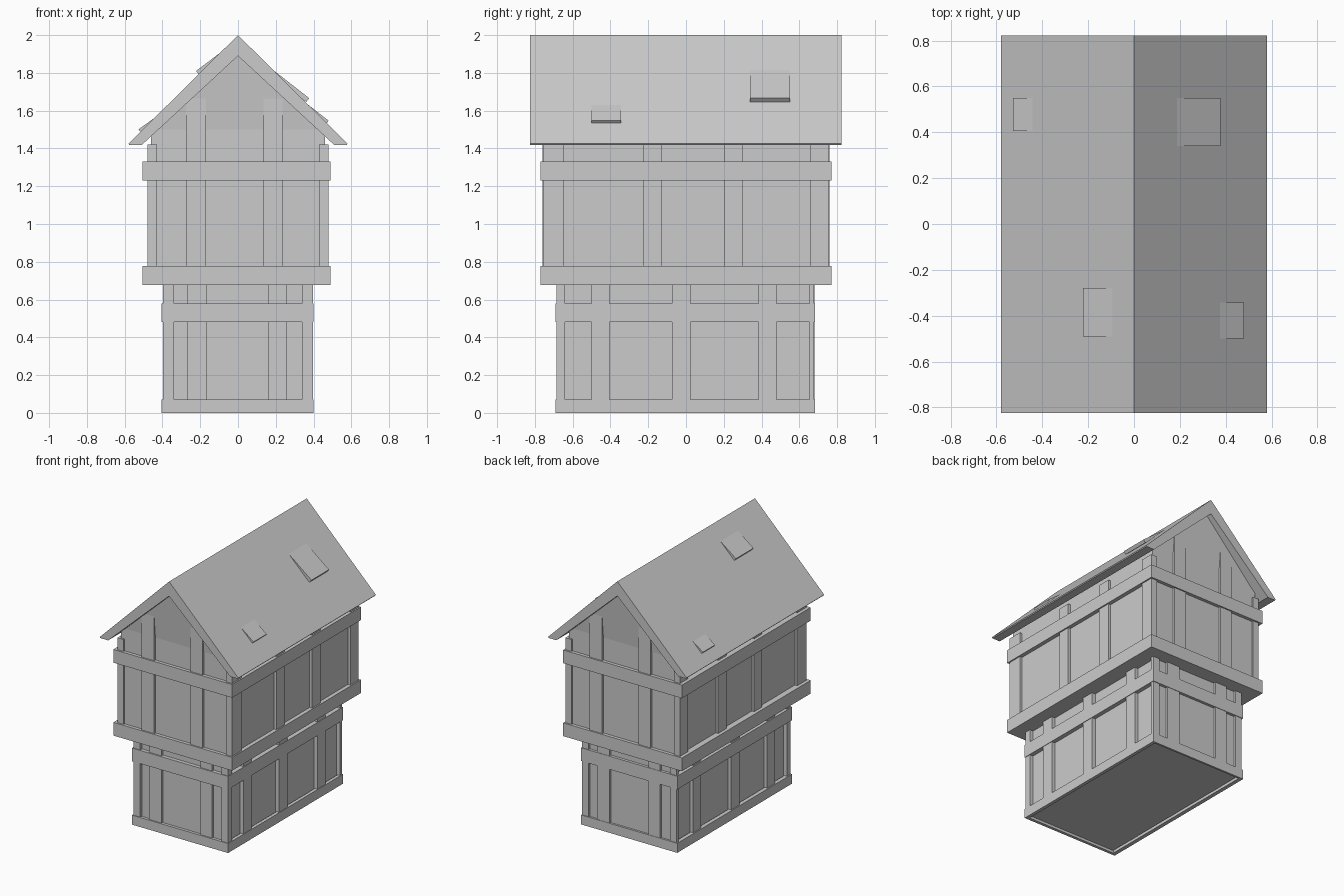
import bpy
import bmesh

cube = bpy.data.objects.get("Cube")
if cube:
    bpy.data.objects.remove(cube, do_unlink=True)

grey = bpy.data.materials.new("plain grey")
grey.use_nodes = True
grey.diffuse_color = (0.6, 0.6, 0.6, 1)
grey.node_tree.nodes["Principled BSDF"].inputs["Base Color"].default_value = (0.6, 0.6, 0.6, 1)


def finish(name, bm):
    bmesh.ops.recalc_face_normals(bm, faces=bm.faces)
    mesh = bpy.data.meshes.new(name)
    bm.to_mesh(mesh)
    bm.free()
    mesh.materials.append(grey)
    obj = bpy.data.objects.new(name, mesh)
    bpy.context.collection.objects.link(obj)
    return obj


def box(name, x, y, z):
    """Box from (low, high) pairs on each axis."""
    bm = bmesh.new()
    bmesh.ops.create_cube(bm, size=1)
    for v in bm.verts:
        for i, (low, high) in enumerate((x, y, z)):
            v.co[i] = high if v.co[i] > 0 else low
    return finish(name, bm)


def prism(name, profile, y):
    """Extrude an (x, z) outline along y."""
    bm = bmesh.new()
    face = bm.faces.new([bm.verts.new((px, y[0], pz)) for px, pz in profile])
    new = bmesh.ops.extrude_face_region(bm, geom=[face])["geom"]
    for v in new:
        if isinstance(v, bmesh.types.BMVert):
            v.co.y = y[1]
    return finish(name, bm)


# Lower storey walls
LX, LY = 0.368, 0.662
box("lower_walls", (-LX, LX), (-LY, LY), (0.015, 0.7))

# Upper storey walls with gables that lean slightly outward
UX, UY, EAVE = 0.46, 0.745, 1.5
bm = bmesh.new()
rings = [[bm.verts.new((sx * UX, sy * UY, z)) for sx, sy in ((-1, -1), (1, -1), (1, 1), (-1, 1))]
         for z in (0.7, EAVE)]
low, top = rings
front_tip, back_tip = (bm.verts.new((0, s * 0.785, 1.94)) for s in (-1, 1))
bm.faces.new(low)
for i in range(4):
    j = (i + 1) % 4
    bm.faces.new((low[i], low[j], top[j], top[i]))
bm.faces.new((top[0], top[1], front_tip))
bm.faces.new((top[2], top[3], back_tip))
bm.faces.new((top[1], top[2], back_tip, front_tip))
bm.faces.new((top[3], top[0], front_tip, back_tip))
finish("upper_walls", bm)

# Base frame: four beams around an open underside
BX, BY = (-0.405, 0.4), (-0.69, 0.683)
for label, s in (("left", 1), ("right", -1)):
    outer = BX[1] if s > 0 else BX[0]
    box(f"base_beam_{label}", sorted((s * 0.375, outer)), BY, (0, 0.072))
for label, y in (("front", (BY[0], -0.668)), ("back", (0.668, BY[1]))):
    box(f"base_beam_{label}", (-0.375, 0.375), y, (0, 0.072))

# Horizontal beams wrapped around each storey
box("lower_band", BX, BY, (0.48, 0.58))
box("floor_band", (-0.505, 0.49), (-0.77, 0.77), (0.678, 0.778))
box("upper_band", (-0.505, 0.49), (-0.77, 0.77), (1.23, 1.33))

# Side posts, the same on both sides
lower_spans = [(-0.685, -0.64), (-0.5, -0.405), (-0.075, 0.025), (0.385, 0.48), (0.655, 0.678)]
upper_spans = [(-0.757, -0.645), (-0.225, -0.13), (0.2, 0.3), (0.66, 0.757)]
for label, s in (("left", 1), ("right", -1)):
    for n, span in enumerate(lower_spans):
        box(f"lower_post_{label}_{n}", sorted((s * 0.34, s * 0.396)), span, (0.02, 0.69))
    for n, span in enumerate(upper_spans):
        box(f"upper_post_{label}_{n}", sorted((s * 0.43, s * 0.48)), span, (0.7, 1.42))

# Front and back posts, the back being the front turned half round
for label, s in (("front", 1), ("back", -1)):
    for n, (a, b) in enumerate([(-0.27, -0.165), (0.16, 0.26)]):
        box(f"lower_post_{label}_{n}", sorted((s * a, s * b)), sorted((-s * 0.64, -s * 0.68)), (0.02, 0.69))
    for n, (a, b) in enumerate([(-0.275, -0.17), (0.135, 0.235)]):
        box(f"upper_post_{label}_{n}", sorted((s * a, s * b)), sorted((-s * 0.72, -s * 0.76)), (0.7, 1.69))

# Roof slab
prism("roof", [(0, 2), (0.58, 1.425), (0.575, 1.418), (0.51, 1.418), (0, 1.89),
               (-0.51, 1.418), (-0.575, 1.418), (-0.58, 1.425)], (-0.825, 0.822))


# Loose shingles lifting off the roof at their lower edge
def shingle(name, side, head, foot, lift, y):
    tip = (foot, 2 - foot + lift)
    heel = (foot - 0.016, tip[1] - 0.02)
    outline = [(head, 2 - head), tip, heel, (head - 0.01, 1.98 - head)]
    prism(name, [(side * x, z) for x, z in outline], y)


shingle("shingle_left_high", 1, 0.18, 0.377, 0.043, (0.34, 0.55))
shingle("shingle_left_low", 1, 0.36, 0.48, 0.027, (-0.5, -0.343))
shingle("shingle_right_high", -1, 0.09, 0.222, 0.032, (-0.49, -0.28))
shingle("shingle_right_low", -1, 0.43, 0.527, 0.028, (0.405, 0.55))
